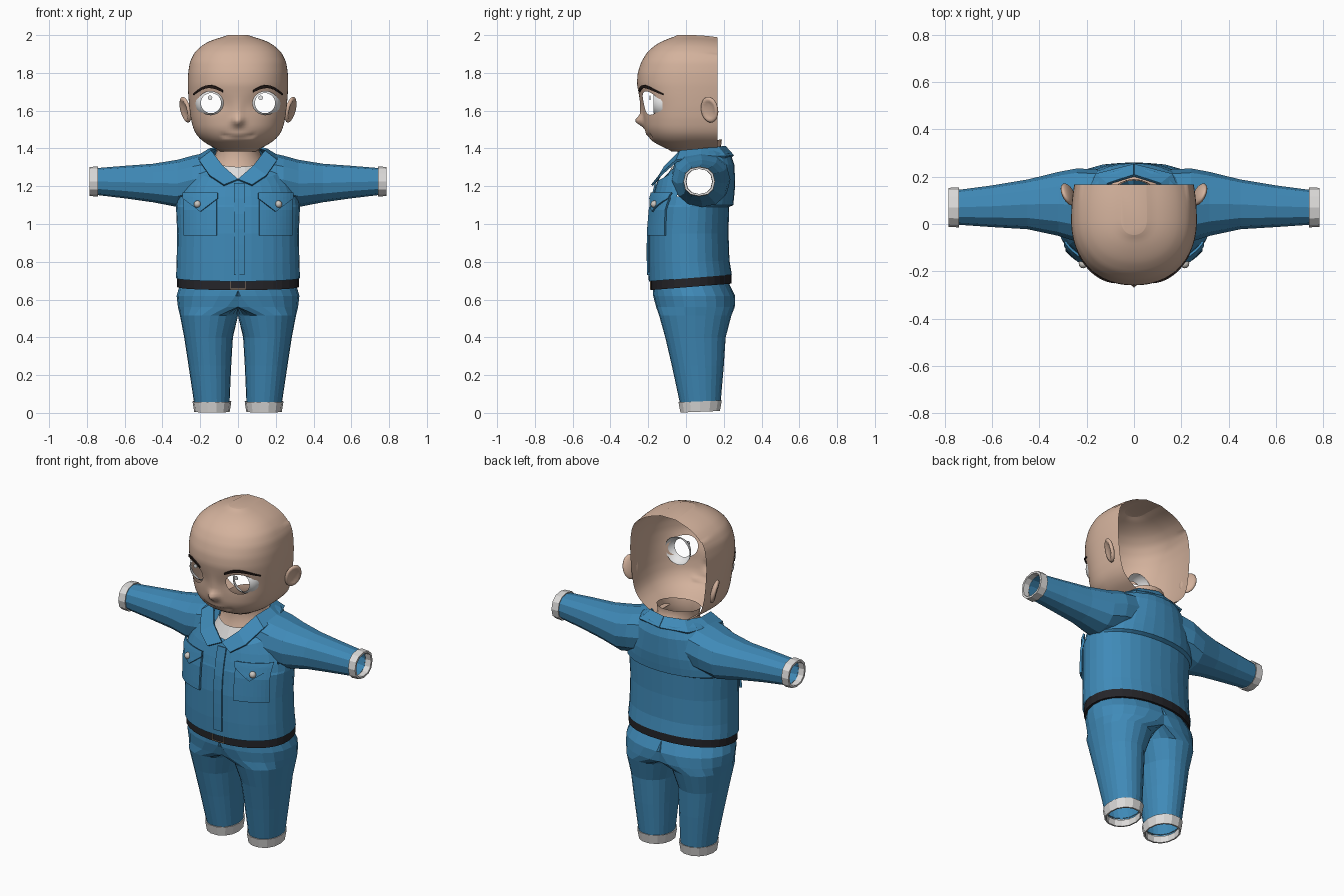
import bpy, bmesh, math
from mathutils import Matrix, Vector

if "Cube" in bpy.data.objects:
    bpy.data.objects.remove(bpy.data.objects["Cube"])

def material(name, rgb):
    m = bpy.data.materials.new(name)
    m.diffuse_color = (*rgb, 1)
    m.use_nodes = True
    m.node_tree.nodes["Principled BSDF"].inputs["Base Color"].default_value = m.diffuse_color
    return m

SKIN = material("skin", (0.655, 0.445, 0.335))
BLUE = material("blue cloth", (0.05, 0.255, 0.48))
WHITE = material("white cloth", (0.72, 0.71, 0.70))
EYE = material("eye white", (0.80, 0.80, 0.80))
BLACK = material("belt black", (0.018, 0.018, 0.022))
BROW = material("brow brown", (0.02, 0.012, 0.01))
TAN = material("buckle tan", (0.35, 0.25, 0.17))
BUTTON = material("button grey", (0.60, 0.57, 0.53))

# ---------- helpers ----------
def finish(name, bm, mat, smooth=False, mirror=False, thick=0):
    bmesh.ops.recalc_face_normals(bm, faces=bm.faces)
    me = bpy.data.meshes.new(name)
    for f in bm.faces:
        f.smooth = smooth
    bm.to_mesh(me)
    bm.free()
    me.materials.append(mat)
    ob = bpy.data.objects.new(name, me)
    bpy.context.collection.objects.link(ob)
    if thick:
        s = ob.modifiers.new("thickness", 'SOLIDIFY')
        s.thickness, s.offset = thick, 0
    if mirror:
        ob.modifiers.new("mirror", 'MIRROR')
    return ob

def loft(rings, closed=True):
    bm = bmesh.new()
    vs = [[bm.verts.new(p) for p in r] for r in rings]
    n = len(rings[0])
    for a, b in zip(vs, vs[1:]):
        for i in range(n if closed else n - 1):
            j = (i + 1) % n
            bm.faces.new((a[i], a[j], b[j], b[i]))
    return bm, vs

def power(v, e):
    return math.copysign(abs(v) ** (2 / e), v)

def section(z, x0, x1, y0, y1, slope=0, n=32, e=2.15, lift=0):
    """Horizontal superellipse ring, tilted along y by slope, raised at its sides by lift."""
    pts = []
    for i in range(n):
        a = 2 * math.pi * i / n
        x = (x0 + x1) / 2 + (x1 - x0) / 2 * power(math.cos(a), e)
        y = (y0 + y1) / 2 + (y1 - y0) / 2 * power(math.sin(a), e)
        pts.append((x, y, z + slope * y + lift * math.cos(a) ** 2))
    return pts

def lerp_table(table, z):
    if z <= table[0][0]:
        return table[0][1:]
    for a, b in zip(table, table[1:]):
        if z <= b[0]:
            t = (z - a[0]) / (b[0] - a[0])
            return [p + (q - p) * t for p, q in zip(a[1:], b[1:])]
    return table[-1][1:]

def patch(name, surf, cols, off, mat, mirror=True, thick=0.008, rows=6):
    """Plate that follows a surface; cols are (x, top z, bottom z)."""
    rings = []
    for x, zt, zb in cols:
        zs = [zt + (zb - zt) * r / rows for r in range(rows + 1)]
        rings.append([(x * (1 + off), surf(x, z) - off, z) for z in zs])
    return finish(name, loft(rings, False)[0], mat, False, mirror, thick)

# ---------- head: open-backed shell ----------
HEAD = [(1.385, .09, -.07), (1.41, .14, -.13), (1.44, .19, -.18), (1.475, .222, -.205),
        (1.51, .238, -.22), (1.56, .25, -.226), (1.62, .258, -.232), (1.68, .263, -.248),
        (1.74, .266, -.26), (1.80, .264, -.256), (1.86, .254, -.236), (1.91, .229, -.205),
        (1.95, .185, -.16), (1.98, .125, -.10), (2.0, .04, -.035)]
EX, EZ, EW, EH = .146, 1.64, .069, .062

def bump(x, z, cx, cz, sx, sz):
    return math.exp(-((x - cx) / sx) ** 2 - ((z - cz) / sz) ** 2)

def head_size(z):
    return [sum(v) / 3 for v in zip(*(lerp_table(HEAD, z + d) for d in (-.01, 0, .01)))]

def head_y(x, z):
    w, yf = head_size(z)
    ax = abs(x)
    k = max(0, 1 - min(1, ax / w) ** 2.2) ** (1 / 2.2)
    y = .02 + (yf - .02) * k
    y -= .042 * bump(x, z, 0, 1.545, .028, .026) + .012 * bump(x, z, 0, 1.60, .025, .05)
    y += .012 * bump(ax, z, .13, 1.65, .06, .05)
    y -= .010 * bump(x, z, 0, 1.465, .06, .022)
    if ax < .085:
        y += .010 * bump(0, z, 0, 1.46 + 1.3 * x * x, 1, .008)
    return y

rings = []
for i in range(61):
    z = 1.385 + .615 * (1 - math.cos(math.pi * i / 60)) / 2
    w = head_size(z)[0]
    half = []
    for j in range(25):
        x = w * math.sin(math.pi / 2 * j / 24)
        half.append((x, head_y(x, z), z))
    for t in (.25, .5, .75, 1):
        half.append((w * (1 - .05 * t * t), .02 + .148 * t, z - .012 * t * t * (z > 1.9)))
    rings.append([(-x, y, c) for x, y, c in half[:0:-1]] + half)
bm, vs = loft(rings, False)
bm.faces.new(vs[-1])

def eye_dist(p):
    return math.hypot((abs(p.x) - EX) / EW, (p.z - EZ) / EH) if p.y < 0 else 9

bmesh.ops.delete(bm, geom=[f for f in bm.faces if eye_dist(f.calc_center_median()) < 1], context='FACES')
for v in bm.verts:
    d = eye_dist(v.co)
    if v.is_boundary and d < 1.5:
        s = 1 if v.co.x > 0 else -1
        v.co.x = s * (EX + (abs(v.co.x) - EX) / d)
        v.co.z = EZ + (v.co.z - EZ) / d
        v.co.y = head_y(v.co.x, v.co.z)
finish("head", bm, SKIN, True)

# neck
finish("neck", loft([section(z, -r, r, .07 - r, .07 + r, s, 24, 2) for z, r, s in
       ((1.42, .12, .15), (1.38, .114, .1), (1.33, .125, .3), (1.305, .14, .4))])[0], SKIN, True)

# ears, dished on the outside
bm = bmesh.new()
bmesh.ops.create_uvsphere(bm, u_segments=20, v_segments=14, radius=1)
for v in bm.verts:
    if v.co.x > .7:
        v.co.x = 1.1 - v.co.x
    v.co = Vector((v.co.x * .02, v.co.y * .05, v.co.z * .07))
bm.transform(Matrix.Translation((.278, .125, 1.605)) @ Matrix.Rotation(-.45, 4, 'Z') @ Matrix.Rotation(.25, 4, 'Y'))
finish("ears", bm, SKIN, True, True)

# eyes: front shells with an open iris
bm = bmesh.new()
bmesh.ops.create_uvsphere(bm, u_segments=28, v_segments=18, radius=.083)
bmesh.ops.rotate(bm, verts=bm.verts, matrix=Matrix.Rotation(math.pi / 2, 3, 'X'))
gone = [f for f in bm.faces if not -.79 < f.calc_center_median().normalized().y < -.1]
bmesh.ops.delete(bm, geom=gone, context='FACES')
bmesh.ops.translate(bm, verts=bm.verts, vec=(EX - .003, -.109, EZ))
finish("eyes", bm, EYE, True, True)
for side, x in (("left", -.148), ("right", .12)):
    bm = bmesh.new()
    bmesh.ops.create_cone(bm, cap_ends=True, segments=16, radius1=.012, radius2=.012, depth=.004)
    bm.transform(Matrix.Translation((x, -.19, 1.668)) @ Matrix.Rotation(math.pi / 2, 4, 'X'))
    finish(side + "_eye_highlight", bm, EYE)

# eyebrows
cols = []
for i in range(13):
    t = i / 12
    z = 1.703 + .030 * math.sin(math.pi * min(1, t * .95)) - .022 * t * t
    h = .003 + .005 * math.sin(math.pi * (.15 + .8 * t))
    cols.append((.08 + .155 * t, z + h, z - h))
patch("eyebrows", head_y, cols, .005, BROW, rows=2, thick=.006)

# ---------- shirt: z, half width, front, back, slope, side lift ----------
SHIRT = [(.712, .328, -.197, .243, .08, 0), (.80, .325, -.2, .23, .03, 0), (.95, .322, -.2, .225, 0, 0),
         (1.09, .328, -.188, .228, 0, 0), (1.10, .328, -.185, .25, 0, 0), (1.145, .32, -.175, .255, 0, 0),
         (1.20, .30, -.16, .26, 0, 0), (1.26, .255, -.15, .257, .2, .03),
         (1.28, .21, -.14, .235, .4, .045), (1.30, .15, -.12, .20, .5, .05)]

def shirt_y(x, z):
    w, yf, yb, _, _ = lerp_table(SHIRT, z)
    return (yf + yb) / 2 - (yb - yf) / 2 * max(0, 1 - (abs(x) / w) ** 2.15) ** (1 / 2.15)

bm, _ = loft([section(z, -w, w, yf, yb, s, lift=l) for z, w, yf, yb, s, l in SHIRT])
holes = []
for f in bm.faces:
    c = f.calc_center_median()
    if abs(c.x) > .16 and 1.15 < c.z < 1.31 and abs(c.y - .07) < .1:
        holes.append(f)
bmesh.ops.delete(bm, geom=holes, context='FACES')
finish("shirt_body", bm, BLUE)

# sleeves and their cuffs: rings along x
def arm(name, rows, mat):
    out = []
    for x, zc, rz, yc, ry in rows:
        out.append([(x, yc + ry * power(math.cos(math.pi * i / 6), 2.3), zc + rz * power(math.sin(math.pi * i / 6), 2.3))
                    for i in range(12)])
    finish(name, loft(out)[0], mat, False, True)

arm("sleeves", [(.15, 1.25, .132, .075, .155), (.24, 1.235, .127, .08, .155), (.32, 1.215, .125, .085, .135),
                (.45, 1.217, .102, .083, .105), (.6, 1.222, .086, .075, .088), (.76, 1.225, .07, .07, .072)], BLUE)
arm("sleeve_cuffs", [(.745, 1.225, .07, .07, .07), (.74, 1.225, .08, .07, .084), (.785, 1.225, .077, .07, .083),
                     (.785, 1.225, .066, .07, .07), (.75, 1.225, .066, .07, .068)], WHITE)

# collar
inner = [(0, -.15, 1.235), (.08, -.11, 1.305), (.14, -.03, 1.385), (.15, .08, 1.395), (.11, .17, 1.405), (0, .205, 1.41)]
outer = [(.075, -.18, 1.205), (.15, -.14, 1.255), (.205, -.05, 1.335), (.215, .08, 1.355), (.16, .21, 1.355), (0, .25, 1.36)]
finish("collar", loft([inner, outer], False)[0], BLUE, False, True, .012)

# undershirt showing in the neck opening
bm, _ = loft([section(z, -r, r, .06 - r, .06 + r, s, 24, 2) for z, r, s in ((1.325, .135, .3), (1.25, .175, .2))])
back = [f for f in bm.faces if f.calc_center_median().y > -.01]
bmesh.ops.delete(bm, geom=back, context='FACES')
finish("undershirt", bm, WHITE)

# placket, pockets, flaps, buttons
patch("placket", shirt_y, [(-.02, 1.215, .73), (.008, 1.215, .73), (.035, 1.215, .73)], .004, BLUE, False)
xs = [.11 + .0172 * i for i in range(11)]
patch("pockets", shirt_y, [(x, 1.14, .94) for x in xs], .012, BLUE, thick=.012)
xs = [.105 + .018 * i for i in range(11)]
patch("pocket_flaps", shirt_y, [(x, 1.165, 1.065 + .07 * abs(x - .195) / .09) for x in xs], .022, BLUE, thick=.010)
bm = bmesh.new()
bmesh.ops.create_uvsphere(bm, u_segments=12, v_segments=8, radius=.019)
bmesh.ops.translate(bm, verts=bm.verts, vec=(.215, shirt_y(.213, 1.105) - .03, 1.105))
finish("pocket_buttons", bm, BUTTON, True, True)

# ---------- belt and buckle ----------
finish("belt", loft([section(z, -.32 - g, .32 + g, -.184 - g, .237 + g, .08) for z, g in
       ((.665, -.03), (.665, .003), (.718, .003), (.718, -.03))])[0], BLACK)
for name, x, z, w, h in (("buckle_top", 0, .698, .08, .004), ("buckle_bottom", 0, .656, .08, .004),
                         ("buckle_left", -.038, .677, .004, .042), ("buckle_right", .038, .677, .004, .042)):
    bm = bmesh.new()
    bmesh.ops.create_cube(bm, size=1)
    bm.transform(Matrix.Translation((x, -.187, z)) @ Matrix.Diagonal((w, .006, h, 1)))
    finish(name, bm, TAN)

# ---------- trousers: one leg, clipped at the middle and mirrored ----------
LEG = [(.69, -.30, .30, -.165, .215, .08), (.662, -.312, .312, -.175, .23, .08), (.62, -.30, .325, -.174, .260, 0),
       (.56, -.20, .318, -.158, .258, 0), (.515, -.012, .307, -.142, .24, 0), (.40, .027, .285, -.11, .21, 0),
       (.25, .036, .262, -.075, .2, 0), (.05, .045, .232, -.032, .183, 0)]
bm, _ = loft([[(max(0, x), y, z) for x, y, z in section(*row, n=24)] for row in LEG])
mid = [f for f in bm.faces if all(v.co.x < 1e-5 for v in f.verts)]
bmesh.ops.delete(bm, geom=mid, context='FACES')
finish("trousers", bm, BLUE, False, True)

# turned-up trouser hems
finish("trouser_hems", loft([section(z, .138 - g, .138 + g, .075 - g * 1.14, .075 + g * 1.14, .04, 14)
       for z, g in ((.055, .09), (.058, .103), (.003, .094), (.003, .086), (.04, .084))])[0], WHITE, False, True)
